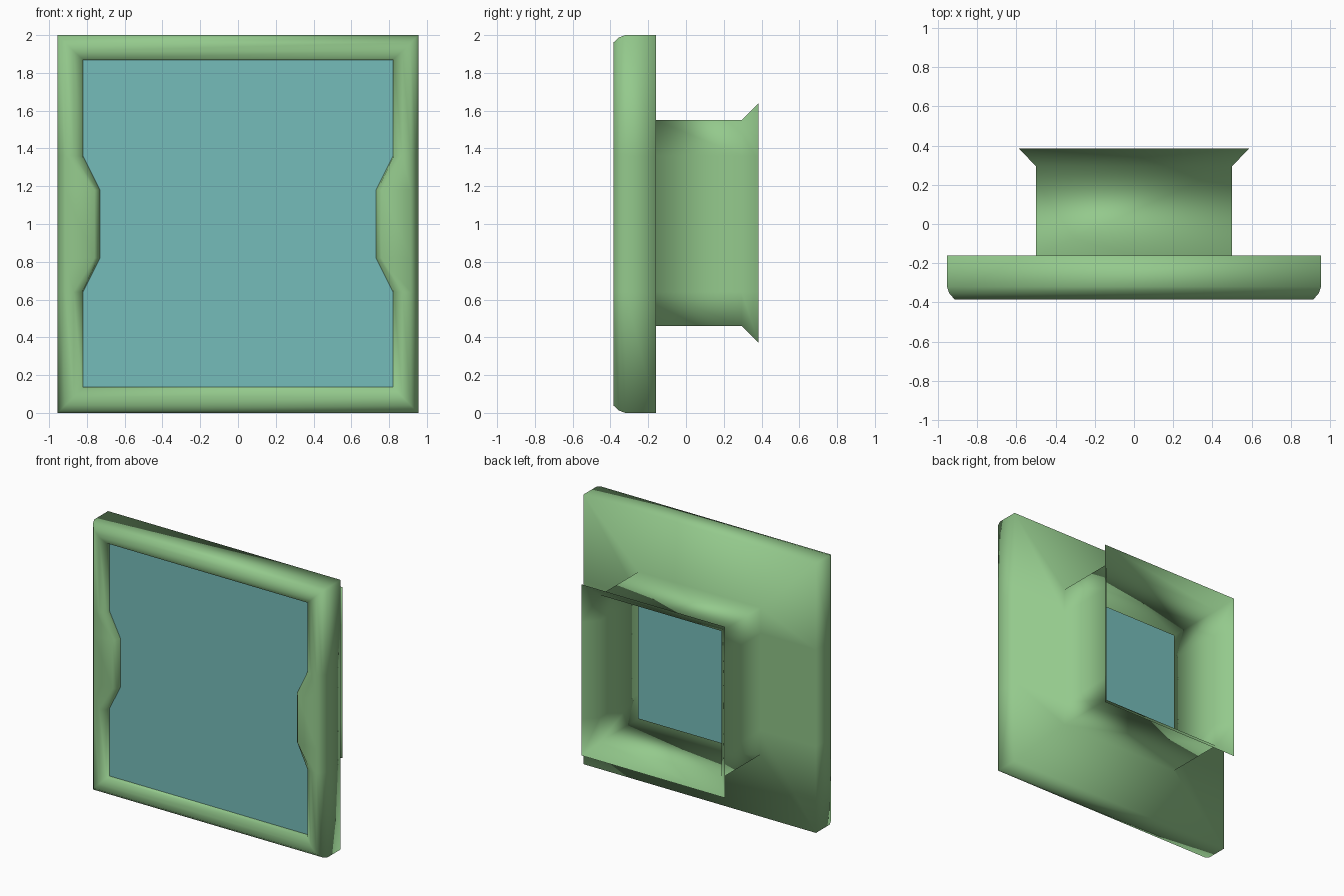
import bpy, bmesh

cube = bpy.data.objects.get("Cube")
if cube:
    bpy.data.objects.remove(cube)


def material(name, rgb):
    m = bpy.data.materials.new(name)
    m.use_nodes = True
    color = (*rgb, 1)
    m.diffuse_color = color
    m.node_tree.nodes["Principled BSDF"].inputs["Base Color"].default_value = color
    return m


def ring(y, half_width, bottom, top, notch=0):
    """Closed rectangle, anticlockwise from the front, with a grip notch on both sides."""
    x, inner = half_width, half_width - notch
    right = [(x, bottom), (x, 0.64), (inner, 0.82), (inner, 1.18), (x, 1.36), (x, top)]
    left = [(-px, pz) for px, pz in reversed(right)]
    return [(px, y, pz) for px, pz in right + left]


def build(name, rings, mat, fill=False):
    bm = bmesh.new()
    loops = [[bm.verts.new(p) for p in r] for r in rings]
    for a, b in zip(loops, loops[1:]):
        for i in range(len(a)):
            j = (i + 1) % len(a)
            bm.faces.new((b[i], b[j], a[j], a[i]))
    if fill:
        bm.faces.new(loops[0])
    for f in bm.faces:
        f.smooth = True
    mesh = bpy.data.meshes.new(name)
    bm.to_mesh(mesh)
    bm.free()
    mesh.materials.append(mat)
    obj = bpy.data.objects.new(name, mesh)
    bpy.context.collection.objects.link(obj)
    return obj


green = material("soft green", (0.296, 0.587, 0.264))
teal = material("pale teal", (0.179, 0.507, 0.491))

# Pane edge, set just behind the front lip
pane_edge = ring(-0.335, 0.82, 0.137, 1.867, 0.09)

# Frame: inner lip, rounded front rim, back plate, open tube and flared end
build("frame_and_duct", [
    pane_edge,
    ring(-0.365, 0.825, 0.13, 1.875, 0.085),
    ring(-0.385, 0.87, 0.085, 1.915, 0.11),
    ring(-0.385, 0.915, 0.04, 1.96),
    ring(-0.355, 0.942, 0.012, 1.988),
    ring(-0.32, 0.955, 0, 2),
    ring(-0.16, 0.955, 0, 2),
    ring(-0.16, 0.5, 0.46, 1.55),
    ring(0.295, 0.5, 0.46, 1.55),
    ring(0.385, 0.588, 0.37, 1.64),
], green)

# Flat pane filling the frame opening
build("pane", [pane_edge], teal, fill=True)
